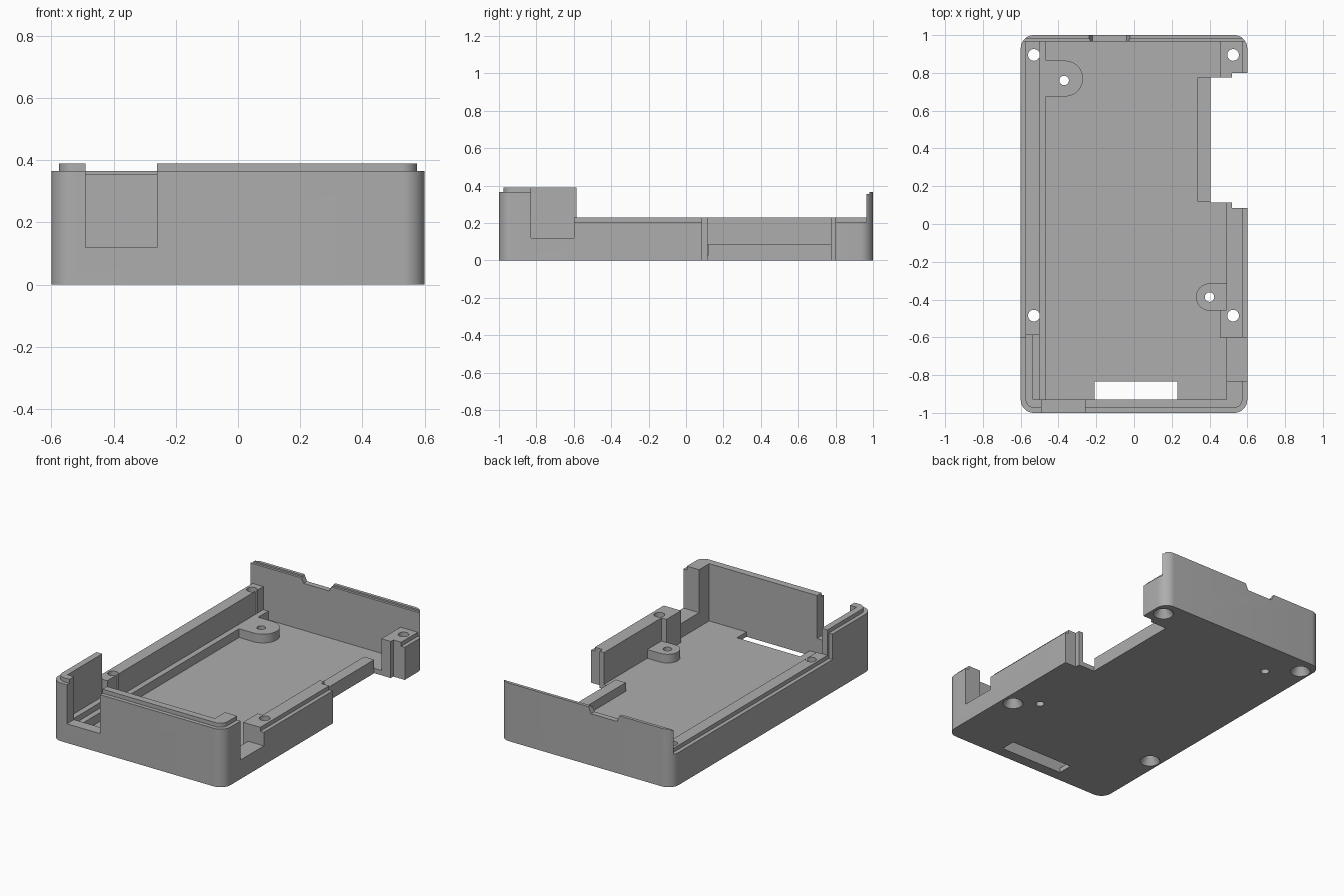
import bpy, bmesh
from math import sin, cos, pi

old = bpy.data.objects.get("Cube")
if old:
    bpy.data.objects.remove(old, do_unlink=True)

grey = bpy.data.materials.new("matte grey plastic")
grey.use_nodes = True
colour = (0.42, 0.42, 0.42, 1)
grey.diffuse_color = colour
grey.node_tree.nodes["Principled BSDF"].inputs["Base Color"].default_value = colour


def finish(bm, name):
    bmesh.ops.recalc_face_normals(bm, faces=bm.faces)
    mesh = bpy.data.meshes.new(name)
    bm.to_mesh(mesh)
    bm.free()
    mesh.materials.append(grey)
    obj = bpy.data.objects.new(name, mesh)
    bpy.context.collection.objects.link(obj)
    return obj


def prism(name, outline, low, high, along_y=False):
    """Extrude an outline along z, or an x/z outline along y."""
    bm = bmesh.new()
    place = (lambda p, d: (p[0], d, p[1])) if along_y else (lambda p, d: (p[0], p[1], d))
    bottom = [bm.verts.new(place(p, low)) for p in outline]
    top = [bm.verts.new(place(p, high)) for p in outline]
    bm.faces.new(bottom)
    bm.faces.new(top)
    n = len(outline)
    for i in range(n):
        j = (i + 1) % n
        bm.faces.new((bottom[i], bottom[j], top[j], top[i]))
    return finish(bm, name)


def box(name, x, y, z):
    return prism(name, [(x[0], y[0]), (x[1], y[0]), (x[1], y[1]), (x[0], y[1])], *z)


def arc(cx, cy, r, start, end, steps):
    return [(cx + r * cos(start + (end - start) * i / steps),
             cy + r * sin(start + (end - start) * i / steps)) for i in range(steps + 1)]


def rounded(hx, hy, r):
    points = []
    for k, (sx, sy) in enumerate(((1, 1), (-1, 1), (-1, -1), (1, -1))):
        points += arc(sx * (hx - r), sy * (hy - r), r, k * pi / 2, (k + 1) * pi / 2, 10)
    return points


def cone(name, x, y, r_low, r_high, low, high):
    bm = bmesh.new()
    bmesh.ops.create_cone(bm, cap_ends=True, segments=32, radius1=r_low,
                          radius2=r_high, depth=high - low)
    bmesh.ops.translate(bm, verts=bm.verts, vec=(x, y, (low + high) / 2))
    return finish(bm, name)


def combine(tool, operation):
    tool.hide_render = True
    mod = case.modifiers.new(operation, 'BOOLEAN')
    mod.operation = operation
    mod.solver = 'EXACT'
    mod.object = tool
    bpy.context.view_layer.objects.active = case
    bpy.ops.object.modifier_apply(modifier=mod.name)
    bpy.data.objects.remove(tool, do_unlink=True)


def add(tool):
    combine(tool, 'UNION')


def cut(tool):
    combine(tool, 'DIFFERENCE')


FLOOR, LEDGE, SIDE, UP = 0.03, 0.085, 0.23, 0.6

# Outer block with the raised inner lip
case = prism("enclosure_base", rounded(0.6, 1.0, 0.07), 0, 0.365)
add(prism("lip", rounded(0.575, 0.975, 0.05), 0.3, 0.39))

# Main cavity, thinner front left wall and lowered side walls
cut(box("cavity", (-0.5, 0.49), (-0.93, 0.965), (FLOOR, UP)))
cut(box("front_left_recess", (-0.535, -0.45), (-0.93, -0.5), (0.12, UP)))
add(box("left_wall_fill", (-0.56, -0.5), (-0.585, -0.45), (0.05, 0.3)))
cut(box("lowered_walls", (-0.7, 0.7), (-0.585, 0.965), (SIDE, UP)))
cut(box("lowered_right", (0.3, 0.7), (-0.6, -0.5), (SIDE, UP)))
for x in ((-0.7, -0.575), (0.575, 0.7)):
    cut(box("outer_step", x, (-0.6, 0.965), (0.205, UP)))

# Back wall rebate and notch
cut(box("back_lip_trim", (-0.7, 0.7), (0.9, 1.1), (0.365, UP)))
cut(box("back_rebate", (-0.7, 0.7), (0.9, 0.98), (0.355, UP)))
cut(prism("back_notch", [(-0.22, 0.325), (-0.04, 0.325), (-0.02, 0.37), (-0.02, UP),
                         (-0.24, UP), (-0.24, 0.37)], 0.9, 1.1, along_y=True))

# Inner ledge, screw blocks, ridge and mounting bosses
add(box("left_ledge", (-0.55, -0.465), (-0.95, 0.98), (0.01, LEDGE)))
add(box("front_right_block", (0.455, 0.54), (-0.6, -0.455), (0.01, SIDE)))
add(box("back_right_block", (0.455, 0.54), (0.7, 0.98), (0.01, SIDE)))
add(box("ridge", (0.335, 0.44), (0.12, 0.775), (0.01, LEDGE)))
add(prism("left_boss", [(-0.52, 0.675)] + arc(-0.365, 0.77, 0.095, -pi / 2, pi / 2, 16)
          + [(-0.52, 0.865)], 0.01, LEDGE))
add(prism("right_boss", [(0.53, -0.315)] + arc(0.4, -0.387, 0.072, pi / 2, pi * 1.5, 16)
          + [(0.53, -0.459)], 0.01, LEDGE))

# Port openings
cut(box("right_port", (0.45, 0.7), (-0.83, -0.6), (0.12, UP)))
cut(box("front_port", (-0.49, -0.26), (-1.1, -0.9), (0.12, UP)))
cut(box("side_cutout", (0.405, 0.7), (0.115, 0.775), (-0.1, UP)))
cut(box("side_cutout_step", (0.52, 0.7), (0.085, 0.8), (-0.1, UP)))
cut(box("floor_slot", (-0.21, 0.23), (-0.93, -0.835), (-0.1, 0.1)))

# Countersunk corner holes and small boss holes
for x in (-0.53, 0.525):
    for y in (-0.485, 0.895):
        cut(cone("screw_hole", x, y, 0.031, 0.031, -0.1, UP))
        cut(cone("countersink", x, y, 0.065, 0.03, -0.01, 0.05))
for x, y in ((-0.37, 0.76), (0.4, -0.387)):
    cut(cone("boss_hole", x, y, 0.025, 0.025, -0.1, UP))

# One material and smooth rounded corners
case.data.materials.clear()
case.data.materials.append(grey)
for face in case.data.polygons:
    face.material_index = 0
bpy.ops.object.select_all(action='DESELECT')
case.select_set(True)
bpy.context.view_layer.objects.active = case
bpy.ops.object.shade_smooth_by_angle(angle=pi / 6)
